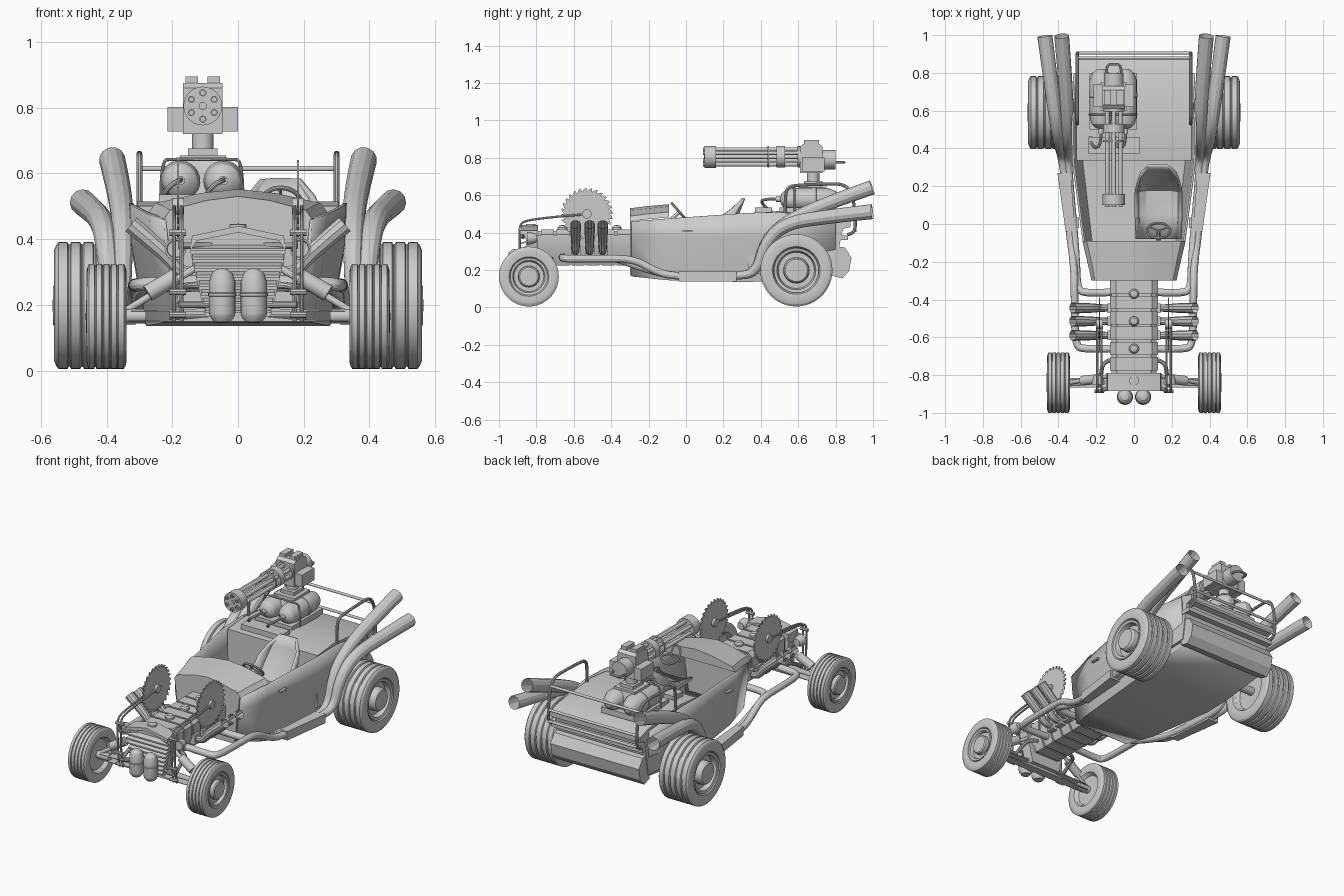
import bpy, bmesh, math
from mathutils import Vector, Matrix

if "Cube" in bpy.data.objects:
    bpy.data.objects.remove(bpy.data.objects["Cube"])

TAU = 2 * math.pi


def finish(name, bm, mirror=False, thick=0):
    bmesh.ops.remove_doubles(bm, verts=bm.verts, dist=1e-5)
    bmesh.ops.recalc_face_normals(bm, faces=bm.faces)
    me = bpy.data.meshes.new(name)
    bm.to_mesh(me)
    bm.free()
    ob = bpy.data.objects.new(name, me)
    bpy.context.collection.objects.link(ob)
    if thick:
        m = ob.modifiers.new("Solidify", "SOLIDIFY")
        m.thickness, m.offset = thick, 0
    if mirror:
        ob.modifiers.new("Mirror", "MIRROR")
    return ob


def loft(name, rings, closed=True, caps=True, mirror=False, thick=0):
    bm = bmesh.new()
    vs = [[bm.verts.new(p) for p in r] for r in rings]
    n = len(rings[0])
    for a, b in zip(vs, vs[1:]):
        for i in range(n if closed else n - 1):
            j = (i + 1) % n
            bm.faces.new((a[i], a[j], b[j], b[i]))
    if caps:
        bm.faces.new(vs[0])
        bm.faces.new(vs[-1])
    return finish(name, bm, mirror, thick)


def prism(name, pts, axis, a, b, mirror=False):
    put = {"x": lambda p, h: (h, p[0], p[1]), "y": lambda p, h: (p[0], h, p[1]),
           "z": lambda p, h: (p[0], p[1], h)}[axis]
    return loft(name, [[put(p, h) for p in pts] for h in (a, b)], mirror=mirror)


def box(name, lo, hi, mirror=False):
    x0, y0, x1, y1 = lo[0], lo[1], hi[0], hi[1]
    return prism(name, [(x0, y0), (x1, y0), (x1, y1), (x0, y1)], "z", lo[2], hi[2], mirror)


def lathe(name, prof, origin, axis=(0, 0, 1), n=24, mirror=False):
    q = Vector((0, 0, 1)).rotation_difference(Vector(axis).normalized())
    rings = [[Vector(origin) + q @ Vector((max(r, 1e-7) * math.cos(TAU * i / n),
              max(r, 1e-7) * math.sin(TAU * i / n), h)) for i in range(n)] for r, h in prof]
    return loft(name, rings, caps=False, mirror=mirror)


def cyl(name, a, b, r, n=20, mirror=False):
    d = Vector(b) - Vector(a)
    return lathe(name, [(0, 0), (r, 0), (r, d.length), (0, d.length)], a, d, n, mirror)


def tube(name, pts, r, radii=None, mirror=False, caps=True, cyclic=False, res=3):
    cu = bpy.data.curves.new(name, "CURVE")
    cu.dimensions, cu.bevel_depth, cu.bevel_resolution = "3D", r, res
    cu.use_fill_caps = caps
    s = cu.splines.new("NURBS")
    s.points.add(len(pts) - 1)
    for i, p in enumerate(pts):
        s.points[i].co = (*p, 1)
        s.points[i].radius = radii[i] if radii else 1
    s.order_u, s.resolution_u = 3, 6
    s.use_endpoint_u, s.use_cyclic_u = not cyclic, cyclic
    tmp = bpy.data.objects.new("tmp", cu)
    bpy.context.collection.objects.link(tmp)
    me = bpy.data.meshes.new_from_object(tmp.evaluated_get(bpy.context.evaluated_depsgraph_get()))
    bpy.data.objects.remove(tmp)
    bm = bmesh.new()
    bm.from_mesh(me)
    return finish(name, bm, mirror)


# Wheels: grooved tyre, shallow dished rim and domed hub
def wheel(name, x, y, R, hw):
    o = [(R * .62, -hw * .8), (R * .66, -hw * .95), (R * .86, -hw), (R * .95, -hw * .94)]
    for k in range(5):
        c = hw * (-.74 + .37 * k)
        o += [(R * .965, c - hw * .165), (R, c - hw * .13), (R, c + hw * .13), (R * .965, c + hw * .165)]
    o += [(R * .95, hw * .94), (R * .86, hw), (R * .66, hw * .95), (R * .62, hw * .8)]
    lathe(name + "_tyre", o, (x, y, R + .005), (1, 0, 0), 48, True)
    rim = [(R * .62, -hw * .8), (R * .56, -hw * .6), (0, -hw * .6), (0, hw * .6), (R * .5, hw * .6),
           (R * .54, hw * .88), (R * .62, hw * .92), (R * .62, hw * .8)]
    lathe(name + "_rim", rim, (x, y, R + .005), (1, 0, 0), 32, True)
    hub = [(R * .36, hw * .6), (R * .35, hw * .92), (R * .31, hw * 1.02), (0, hw * 1.04)]
    lathe(name + "_hub", hub, (x, y, R + .005), (1, 0, 0), 24, True)


wheel("front_wheel", .4, -.84, .16, .061)
wheel("rear_wheel", .455, .59, .193, .105)
cyl("rear_axle", (-.4, .59, .2), (.4, .59, .2), .025)
axle = [(.34, .15), (.18, .155), (.08, .165), (.08, .19), (.18, .185), (.34, .18)]
prism("front_axle", axle + [(-x, z) for x, z in axle[::-1]], "y", -.865, -.815)

# Body tub, open at the top, flat bottom
st = [(-.29, .22, .46, .185, .17), (-.1, .265, .475, .225, .15), (.33, .322, .505, .275, .14),
      (.5, .325, .51, .28, .15), (.8, .315, .47, .28, .185)]
rings = []
for y, wt, zt, wb, zb in st:
    h = [(wt, y, zt), (wt * .985, y, .38), (wb, y, zb)]
    rings.append(h + [(-x, y, z) for x, y, z in h[::-1]])
loft("body_tub", rings, closed=False, caps=False, thick=.012)
prism("firewall", [(-.185, .17), (.185, .17), (.22, .46), (.19, .495), (.09, .512), (0, .522),
                   (-.09, .512), (-.19, .495), (-.22, .46)], "y", -.3, -.285)
rings = []
for y, w, z in [(-.3, .225, .46), (-.2, .245, .472), (-.09, .272, .482)]:
    h = [(w, y, z), (w * .92, y, z + .028), (w * .42, y, z + .058), (0, y, z + .07)]
    rings.append(h + [(-a, b, c) for a, b, c in h[2::-1]])
loft("cowl", rings)
box("door_handle", (.29, -.02, .405), (.307, .035, .415), True)
# Rear deck and tail
prism("rear_deck", [(.335, .18), (.335, .5), (.49, .515), (.8, .485), (.88, .46), (.88, .43),
                    (.84, .42), (.82, .33), (.8, .2)], "x", -.305, .305)
prism("tail_tank", [(.78, .33), (.85, .32), (.885, .265), (.872, .195), (.835, .155), (.78, .17)], "x", -.3, .3)
box("tail_ledge", (-.31, .79, .36), (.31, .865, .385))

# Rear rails
tube("side_rail", [(.3, .53, .49), (.3, .53, .58), (.3, .54, .645), (.3, .61, .655), (.3, .75, .66),
                   (.3, .85, .66), (.3, .89, .6), (.3, .905, .5), (.3, .905, .39), (.3, .86, .39)], .009, mirror=True)
for y, z in [(.88, .615), (.905, .48), (.905, .41)]:
    cyl("cross_rail", (-.3, y, z), (.3, y, z), .008, 12)

# Seat and steering
rings = []
for y, z, w, f, u in [(-.08, .35, .115, 0, .03), (.05, .34, .12, 0, .06), (.18, .34, .12, -.02, .11),
                      (.25, .43, .118, -.07, .05), (.285, .52, .1, -.04, .01), (.31, .583, .055, -.01, 0)]:
    rings.append([(.13 + sx * w, y + f * k, z + u * k) for sx, k in [(-1, 1), (-.9, .3), (-.55, 0), (.55, 0), (.9, .3), (1, 1)]])
loft("seat", rings, closed=False, caps=False, thick=.014)
box("seat_base", (.04, -.05, .16), (.22, .22, .335))
ax = Vector((0, .75, .65)).normalized()
q = Vector((0, 0, 1)).rotation_difference(ax)
c = Vector((.13, -.035, .51))
tube("steering_wheel", [c + q @ Vector((.063 * math.cos(TAU * i / 12), .063 * math.sin(TAU * i / 12), 0))
                        for i in range(12)], .007, cyclic=True)
for i in range(3):
    cyl("steering_spoke", c, c + q @ Vector((.06 * math.cos(TAU * i / 3 + .5), .06 * math.sin(TAU * i / 3 + .5), 0)), .005, 8)
cyl("steering_column", c, c - ax * .12, .01, 12)

# Engine: block, ribs, caps
prism("engine_block", [(-.08, .23), (.08, .23), (.12, .32), (.12, .385), (.09, .408), (-.09, .408),
                       (-.12, .385), (-.12, .32)], "y", -.79, -.29)
for i in range(6):
    y = -.775 + .081 * i
    prism("engine_rib", [(-.085, .225), (.085, .225), (.126, .32), (.126, .39), (.095, .416), (-.095, .416),
                         (-.126, .39), (-.126, .32)], "y", y, y + .07)
for y in (-.66, -.515, -.37):
    lathe("engine_cap", [(.026, 0), (.026, .012), (.018, .023), (0, .027)], (0, y, .414))
# Short stacks
for y in (-.59, -.515, -.445):
    tube("stack", [(.1, y, .3), (.17, y, .29), (.21, y, .345), (.26, y, .39), (.325, y, .445)], .03,
         [.6, .65, .8, .9, .95], True, False)
    box("stack_flange", (.1, y - .025, .27), (.14, y + .025, .33), True)

# Radiator with louvres, cap and front bottles
prism("radiator", [(-.1, .165), (.1, .165), (.145, .36), (.12, .405), (0, .43), (-.12, .405), (-.145, .36)], "y", -.855, -.79)
prism("radiator_hood", [(-.145, .365), (-.125, .395), (0, .42), (.125, .395), (.145, .365), (.14, .41),
                        (0, .44), (-.14, .41)], "y", -.885, -.79)
for i in range(8):
    z = .175 + i * .027
    w = .1 + .045 * i / 7
    prism("louvre", [(-.85, z + .02), (-.85, z + .01), (-.885, z), (-.885, z + .008)], "x", -w, w)
lathe("radiator_cap", [(.013, 0), (.013, .012), (.026, .014), (.026, .025), (0, .027)], (0, -.83, .42))
lathe("front_bottle", [(0, 0), (.025, .003), (.038, .02), (.04, .03), (.04, .08), (.043, .082), (.043, .09), (.04, .092),
                       (.04, .125), (.032, .15), (.018, .163), (0, .167)], (.048, -.915, .145), mirror=True)

# Saw frames, arms and blades
for x in (.172, .194):
    tube("saw_arm", [(x, -.87, .15), (x, -.885, .22), (x, -.89, .36), (x, -.89, .44), (x, -.86, .465), (x, -.7, .485), (x, -.52, .5)],
         .006, mirror=True, res=2)
for z in (.17, .24, .42):
    cyl("arm_bolt", (.158, -.885, z), (.208, -.885, z), .01, 8, mirror=True)
saw = []
for i in range(28):
    a = TAU * i / 28
    saw += [(-.53 + r * math.cos(a + d), .5 + r * math.sin(a + d)) for r, d in ((.12, 0), (.14, .02), (.135, .1))]
prism("saw_blade", saw, "x", .18, .186, True)
cyl("saw_hub", (.165, -.53, .5), (.2, -.53, .5), .025, 16, mirror=True)
for z in (.2, .38):
    cyl("frame_brace", (.08, -.85, z), (.18, -.885, z), .01, 10, mirror=True)
tube("frame_strut", [(.12, -.72, .26), (.165, -.73, .26), (.175, -.8, .24), (.18, -.86, .2)], .011, mirror=True)
lathe("lamp", [(0, 0), (.022, 0), (.033, .03), (.033, .05), (.027, .05), (.025, .043), (0, .04)], (.19, -.8, .37), (0, -1, 0), mirror=True)

# Shocks, arms
cyl("shock_body", (.19, -.82, .285), (.275, -.83, .235), .026, mirror=True)
cyl("shock_rod", (.1, -.8, .33), (.345, -.84, .18), .011, 12, mirror=True)
cyl("knuckle", (.28, -.84, .166), (.36, -.84, .166), .022, 16, mirror=True)

# Long side exhausts with silencers
low = [(.1, -.66, .27), (.27, -.665, .265), (.31, -.64, .26), (.315, -.45, .26), (.315, -.28, .26), (.325, -.16, .19),
       (.34, -.06, .165), (.37, .28, .165), (.385, .38, .19), (.395, .42, .34), (.41, .53, .45), (.44, .75, .485), (.472, .995, .512)]
tube("low_exhaust", low, .04, [.5] * 8 + [.65, .8, .9, .95, 1], True, False, res=4)
high = [(.1, -.36, .26), (.26, -.37, .26), (.3, -.34, .25), (.305, -.2, .2), (.315, -.06, .165), (.345, .27, .165),
        (.35, .37, .19), (.35, .42, .35), (.35, .52, .45), (.36, .72, .545), (.383, .995, .642)]
tube("high_exhaust", high, .04, [.5] * 6 + [.6, .75, .85, .95, 1], True, False, res=4)
prism("silencer", [(.312, -.04), (.362, -.04), (.405, .27), (.335, .27)], "z", .138, .192, True)

# Gas bottles on the deck
for x in (-.175, -.045):
    lathe("gas_bottle", [(0, 0), (.014, 0), (.014, .025), (.03, .03), (.05, .05), (.06, .09), (.06, .19), (.063, .192), (.063, .215),
                         (.06, .217), (.06, .28), (.045, .32), (.02, .34), (0, .342)], (x, .48, .578), (0, 1, 0))
    tube("bottle_hose", [(x, .485, .58), (x, .42, .58), (x - .03, .4, .565), (x - .055, .43, .53), (x - .055, .46, .51)], .008)
box("bottle_tray", (-.24, .37, .5), (.03, .46, .535))
box("bottle_cradle", (-.235, .5, .5), (.015, .8, .535))
tube("cradle_hoop", [(-.235, .58, .5), (-.235, .58, .64), (-.2, .58, .643), (-.02, .58, .643), (.015, .58, .64), (.015, .58, .5)], .005)

# Gun mount
gx, gz = -.107, .805
loft("gun_pedestal", [[(gx + sx * w, .67 + sy * d, z) for sx, sy in ((-1, -1), (1, -1), (1, 1), (-1, 1))]
                      for z, w, d in ((.5, .12, .1), (.6, .07, .08), (.645, .045, .06))])
box("mount_plate", (gx - .07, .6, .64), (gx + .07, .75, .655))
box("mount_block", (gx - .045, .63, .655), (gx + .045, .73, .675))
cyl("mount_post", (gx, .68, .67), (gx, .68, .73), .033)
# Gun: housing, boxes, barrels, collars
prism("gun_housing", [(.61, .72), (.73, .72), (.73, .86), (.71, .875), (.63, .875), (.61, .86)], "x", gx - .06, gx + .06)
for sx in (-1, 1):
    box("ammo_box", (gx + sx * .083 - .024, .62, .728), (gx + sx * .083 + .024, .74, .802))
    box("gun_sight", (gx + sx * .033 - .019, .63, .87), (gx + sx * .033 + .019, .71, .895))
cyl("gun_motor", (gx, .73, .79), (gx, .8, .79), .052)
tube("gun_handle", [(gx - .04, .79, .775), (gx - .04, .845, .775), (gx, .845, .775), (gx + .04, .845, .775), (gx + .04, .79, .775)], .007)
for y0, y1, r in [(.1, .16, .059), (.435, .445, .058), (.485, .53, .058), (.595, .615, .057)]:
    cyl("barrel_collar", (gx, y0, gz), (gx, y1, gz), r, 24)
for i in range(6):
    a = TAU * (i + .5) / 6
    x, z = gx + .04 * math.cos(a), gz + .04 * math.sin(a)
    lathe("barrel", [(.011, .53), (.011, 0), (.007, 0), (.007, .03), (0, .03)], (x, .09, z), (0, 1, 0), 12)
cyl("barrel_core", (gx, .095, gz), (gx, .61, gz), .012, 12)

# Smooth shading with sharp edges kept
bpy.ops.object.select_all(action="DESELECT")
for ob in bpy.context.scene.objects:
    ob.select_set(True)
    bpy.context.view_layer.objects.active = ob
bpy.ops.object.shade_smooth_by_angle(angle=math.radians(28))
